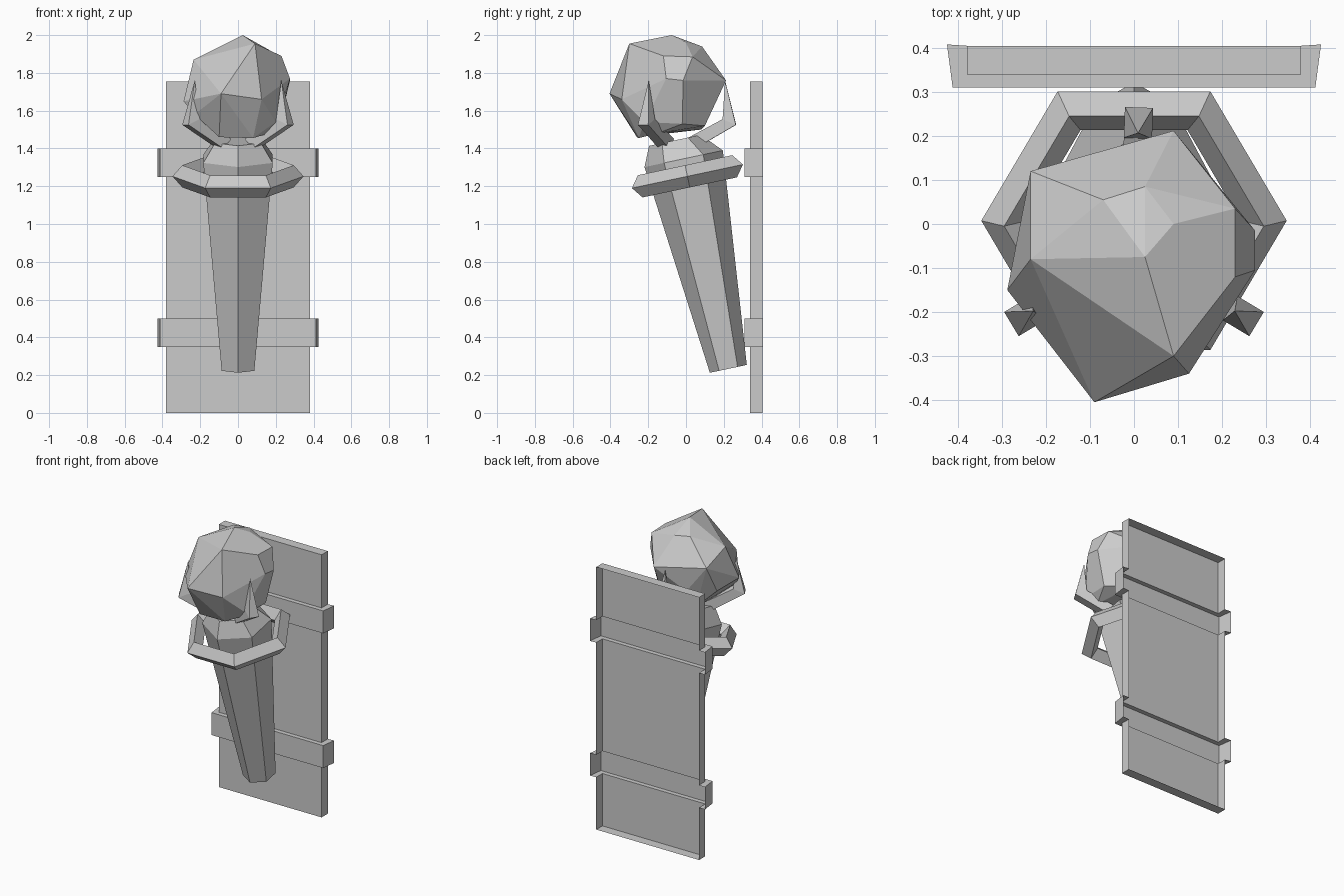
import bpy, bmesh, math
from mathutils import Vector, Matrix

if "Cube" in bpy.data.objects:
    bpy.data.objects.remove(bpy.data.objects["Cube"])


def finish(name, bm, matrix=None):
    bmesh.ops.recalc_face_normals(bm, faces=bm.faces)
    me = bpy.data.meshes.new(name)
    bm.to_mesh(me)
    bm.free()
    ob = bpy.data.objects.new(name, me)
    bpy.context.collection.objects.link(ob)
    if matrix:
        me.transform(matrix)
    return ob


def loft(bm, rings, closed=True, caps=True):
    rows = [[bm.verts.new(p) for p in r] for r in rings]
    n = len(rows[0])
    for a, b in zip(rows, rows[1:]):
        for i in range(n if closed else n - 1):
            j = (i + 1) % n
            bm.faces.new((a[i], a[j], b[j], b[i]))
    if caps:
        bm.faces.new(rows[0])
        bm.faces.new(rows[-1])
    return rows


# Wall plate with two raised bands, a single shell open at the back
plate = [(-.38, .405), (-.38, .34), (.38, .34), (.38, .405)]
band = [(-.425, .408), (-.412, .31), (.412, .31), (.425, .408)]
levels = [(0, plate), (.35, plate), (.35, band), (.5, band), (.5, plate),
          (1.25, plate), (1.25, band), (1.4, band), (1.4, plate), (1.755, plate)]
bm = bmesh.new()
loft(bm, [[(x, y, z) for x, y in prof] for z, prof in levels], closed=False)
finish("wall_plate", bm)

# Tilted frame shared by shaft and collar
tilt = Matrix.Translation((0, .0075, 1.2525)) @ Matrix.Rotation(math.radians(12), 4, 'X')

# Six-sided tapered shaft with a narrowing cup on top
bm = bmesh.new()
rings = []
for r, h, dy in [(.1, -1.042, 0), (.212, .095, 0), (.14, .2, -.025)]:
    rings.append([(r * math.sin(i * math.pi / 3), dy + r * math.cos(i * math.pi / 3), h)
                  for i in range(6)])
loft(bm, rings)
finish("torch_shaft", bm, tilt)

# Six-sided collar with diamond section
bm = bmesh.new()
section = [(.347, 0), (.295, .06), (.243, 0), (.295, -.06)]
rings = [[(r * math.cos(a), r * math.sin(a), h) for r, h in section]
         for a in (i * math.pi / 3 for i in range(6))]
rows = loft(bm, rings, caps=False)
for i in range(4):
    j = (i + 1) % 4
    bm.faces.new((rows[-1][i], rows[-1][j], rows[0][j], rows[0][i]))
finish("collar", bm, tilt)

# Three bent prongs ending in spikes
for k, ang in enumerate((88, 211, 329)):
    bm = bmesh.new()
    w = .032
    rings = [[(ro, -w, zo), (ro, w, zo), (ri, w, zi), (ri, -w, zi)]
             for ro, zo, ri, zi in [(.11, 1.40, .06, 1.45), (.325, 1.525, .255, 1.555)]]
    rows = loft(bm, rings, caps=False)
    bm.faces.new(rows[0])
    tip = bm.verts.new((.267, 0, 1.76))
    for i in range(4):
        bm.faces.new((rows[1][i], rows[1][(i + 1) % 4], tip))
    finish(f"prong_{k + 1}", bm,
           Matrix.Translation((0, -.06, 0)) @ Matrix.Rotation(math.radians(ang), 4, 'Z'))

# Faceted irregular stone held by the prongs
pts = [(.025, -.075, 2.0), (.09, 0, 1.96), (.025, .085, 1.94), (-.07, .055, 1.945),
       (.09, -.30, 1.955), (-.13, -.175, 1.89), (-.235, -.08, 1.87), (-.235, .12, 1.80),
       (.09, .212, 1.76), (.23, -.12, 1.89), (.23, .035, 1.885), (.275, -.015, 1.76),
       (.275, -.105, 1.77), (-.09, -.405, 1.69), (.125, -.34, 1.66), (-.288, -.15, 1.65),
       (-.23, -.2, 1.58), (-.1, -.26, 1.46), (.08, -.25, 1.455), (.165, -.15, 1.48),
       (.2, -.22, 1.54), (.22, -.02, 1.53), (.1, .1, 1.52), (-.13, .08, 1.5),
       (-.25, .03, 1.62), (-.1, .14, 1.62)]
bm = bmesh.new()
for p in pts:
    bm.verts.new(p)
res = bmesh.ops.convex_hull(bm, input=bm.verts)
loose = [v for v in bm.verts if not v.link_faces]
bmesh.ops.delete(bm, geom=loose, context='VERTS')
bmesh.ops.dissolve_limit(bm, angle_limit=math.radians(8), verts=bm.verts, edges=bm.edges)
finish("faceted_stone", bm)
